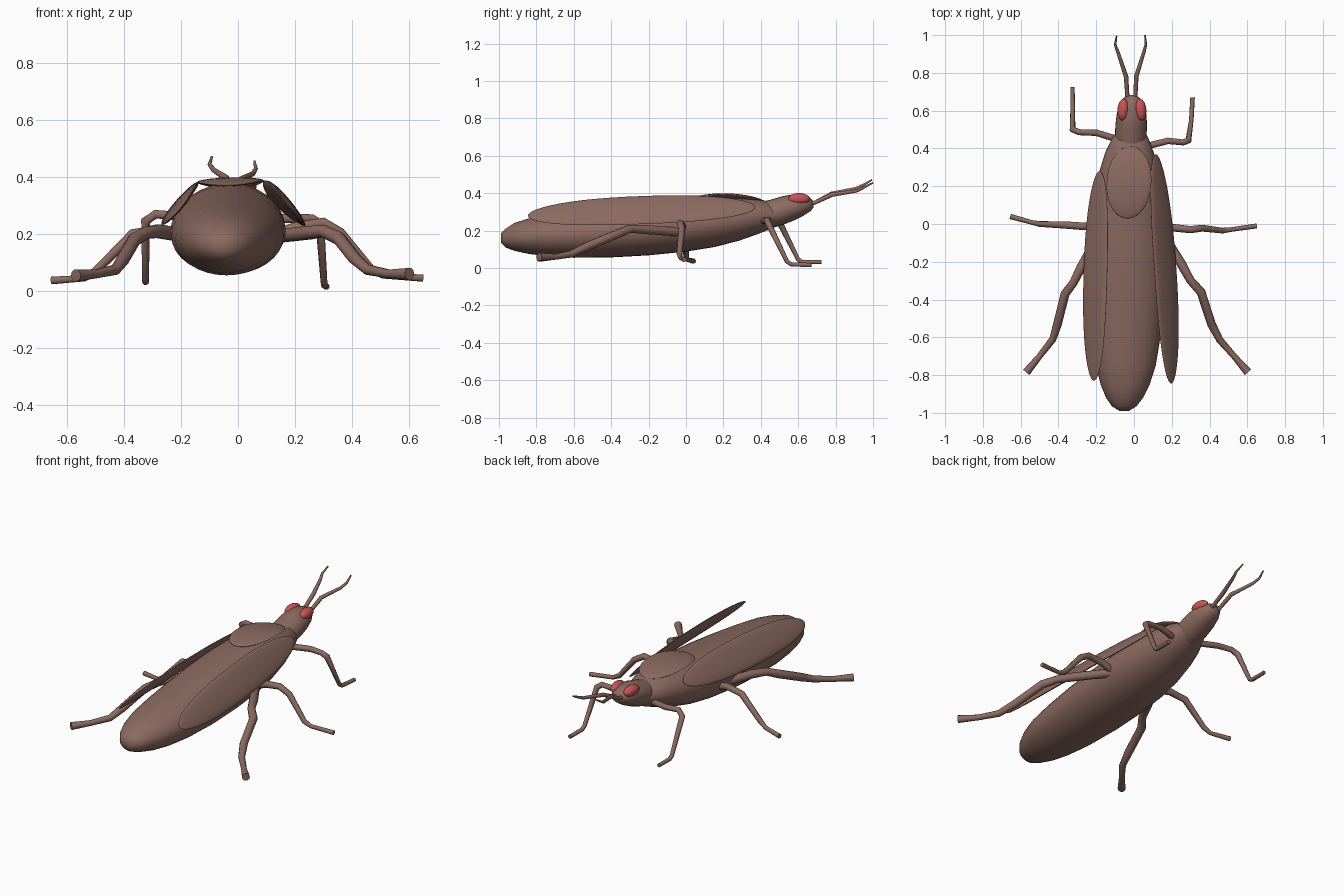
import bpy, bmesh, math
from mathutils import Vector


def material(name, rgb):
    m = bpy.data.materials.new(name)
    m.diffuse_color = (*rgb, 1)
    return m


brown = material("brown_shell", (0.26, 0.145, 0.118))
red = material("red_eye", (0.58, 0.09, 0.09))


def skin(name, rings, mat, angle=50):
    """Join rings of points into a closed, smooth-shaded shell."""
    bm = bmesh.new()
    loops = [[bm.verts.new(p) for p in ring] for ring in rings]
    n = len(loops[0])
    for a, b in zip(loops, loops[1:]):
        for i in range(n):
            j = (i + 1) % n
            bm.faces.new((a[i], a[j], b[j], b[i]))
    bm.faces.new(loops[0][::-1])
    bm.faces.new(loops[-1])
    bmesh.ops.recalc_face_normals(bm, faces=bm.faces)
    me = bpy.data.meshes.new(name)
    bm.to_mesh(me)
    bm.free()
    ob = bpy.data.objects.new(name, me)
    bpy.context.collection.objects.link(ob)
    me.materials.append(mat)
    bpy.ops.object.select_all(action='DESELECT')
    ob.select_set(True)
    bpy.context.view_layer.objects.active = ob
    bpy.ops.object.shade_smooth_by_angle(angle=math.radians(angle))
    return ob


def circle(c, u, v, n):
    return [c + u * math.cos(2 * math.pi * i / n) + v * math.sin(2 * math.pi * i / n)
            for i in range(n)]


def hull(name, rows, n=32):
    """Rows: y, centre x, half width, bottom z, top z."""
    skin(name, [circle(Vector((x, y, (b + t) / 2)), Vector((w, 0, 0)),
                       Vector((0, 0, (t - b) / 2)), n) for y, x, w, b, t in rows], brown)


def tube(name, pts, n=10):
    """Jointed limb through points x, y, z, radius."""
    P = [Vector(p[:3]) for p in pts]
    rings = []
    for i, p in enumerate(P):
        d = Vector()
        if i:
            d += (p - P[i - 1]).normalized()
        if i < len(P) - 1:
            d += (P[i + 1] - p).normalized()
        d.normalize()
        ref = Vector((0, 0, 1)) if abs(d.z) < 0.85 else Vector((0, 1, 0))
        u = d.cross(ref).normalized()
        v = u.cross(d)
        rings.append(circle(p, u * pts[i][3], v * pts[i][3], n))
    # keep neighbouring rings untwisted
    for a, b in zip(range(len(rings)), range(1, len(rings))):
        axis = P[b] - P[a]
        s = min(range(n), key=lambda k: sum(
            ((rings[b][(i + k) % n] - P[b]) - (rings[a][i] - P[a])).length for i in range(n)))
        rings[b] = rings[b][s:] + rings[b][:s]
    skin(name, rings, brown)


def plate(name, front, rear, across, normal, bow=0.0, power=2.4):
    """Thin leaf-shaped shell between two tips, bowed along its normal."""
    front, rear, u, nrm = map(Vector, (front, rear, across, normal))
    rings = []
    for k in range(25):
        t = -0.998 * math.cos(math.pi * k / 24)
        w = (1 - abs(t) ** power) ** 0.5
        c = front.lerp(rear, (t + 1) / 2) + nrm.normalized() * bow * (1 - t * t)
        rings.append(circle(c, u * w, nrm * w, 20))
    skin(name, rings, brown, 70)


# Abdomen and thorax
hull("body", [
    (-0.99, -0.052, 0.025, 0.135, 0.185), (-0.965, -0.052, 0.065, 0.11, 0.21),
    (-0.92, -0.05, 0.098, 0.093, 0.24), (-0.85, -0.047, 0.13, 0.077, 0.263),
    (-0.75, -0.043, 0.158, 0.064, 0.285), (-0.6, -0.04, 0.18, 0.055, 0.305),
    (-0.4, -0.037, 0.197, 0.057, 0.328), (-0.2, -0.035, 0.203, 0.068, 0.35),
    (0.0, -0.033, 0.198, 0.088, 0.368), (0.15, -0.03, 0.182, 0.112, 0.378),
    (0.28, -0.026, 0.157, 0.145, 0.38), (0.38, -0.024, 0.128, 0.18, 0.372),
    (0.45, -0.02, 0.098, 0.208, 0.352), (0.5, -0.018, 0.07, 0.235, 0.33)])

# Head
hull("head", [
    (0.38, -0.02, 0.07, 0.205, 0.35), (0.44, -0.018, 0.083, 0.208, 0.362),
    (0.52, -0.015, 0.084, 0.232, 0.385), (0.58, -0.013, 0.079, 0.256, 0.395),
    (0.63, -0.012, 0.066, 0.281, 0.39), (0.665, -0.012, 0.046, 0.304, 0.375),
    (0.682, -0.012, 0.022, 0.322, 0.355)], 24)

# Neck shield and wing cases
plate("neck_shield", (-0.018, 0.41, 0.362), (-0.035, 0.03, 0.372),
      (0.118, 0, 0.003), (0, 0, 0.014), 0.018, 2.2)
plate("right_wing_case", (0.115, 0.37, 0.325), (0.197, -0.845, 0.28),
      (0.058, 0, -0.075), (0.012, 0, 0.009), 0.012)
plate("left_wing_case", (-0.182, 0.28, 0.325), (-0.212, -0.83, 0.28),
      (-0.062, 0, -0.07), (-0.012, 0, 0.010), 0.010)

# Eyes
for name, x in (("left_eye", -0.058), ("right_eye", 0.035)):
    bpy.ops.mesh.primitive_uv_sphere_add(segments=24, ring_count=14,
                                         location=(x, 0.605, 0.37))
    eye = bpy.context.object
    eye.name = name
    eye.scale = (0.03, 0.058, 0.031)
    eye.rotation_euler = (0, 0, 0.08 if x > 0 else -0.08)
    eye.data.materials.append(red)
    bpy.ops.object.shade_smooth()

# Antennae
tube("left_antenna", [(-0.033, 0.64, 0.34, 0.014), (-0.036, 0.69, 0.35, 0.011),
                      (-0.042, 0.78, 0.397, 0.012), (-0.085, 0.91, 0.425, 0.009),
                      (-0.1, 0.95, 0.445, 0.007), (-0.092, 0.995, 0.472, 0.004)])
tube("right_antenna", [(0.005, 0.64, 0.34, 0.014), (0.008, 0.69, 0.35, 0.011),
                       (0.012, 0.78, 0.392, 0.012), (0.052, 0.91, 0.412, 0.009),
                       (0.063, 0.95, 0.43, 0.007), (0.058, 1.0, 0.456, 0.004)])

# Front legs
tube("left_front_leg", [(-0.06, 0.44, 0.25, 0.018), (-0.2, 0.483, 0.262, 0.017),
                        (-0.29, 0.486, 0.27, 0.016), (-0.325, 0.5, 0.245, 0.017),
                        (-0.325, 0.6, 0.045, 0.012), (-0.325, 0.622, 0.032, 0.012),
                        (-0.325, 0.725, 0.033, 0.011)])
tube("right_front_leg", [(0.04, 0.405, 0.25, 0.018), (0.18, 0.44, 0.255, 0.017),
                         (0.26, 0.432, 0.255, 0.016), (0.288, 0.442, 0.235, 0.017),
                         (0.302, 0.54, 0.035, 0.012), (0.304, 0.562, 0.02, 0.012),
                         (0.31, 0.67, 0.016, 0.012)])

# Middle legs
tube("left_middle_leg", [(-0.15, -0.02, 0.19, 0.02), (-0.27, -0.012, 0.215, 0.02),
                         (-0.37, -0.005, 0.2, 0.019), (-0.5, 0.0, 0.07, 0.015),
                         (-0.54, 0.008, 0.045, 0.012), (-0.655, 0.04, 0.037, 0.014)])
tube("right_middle_leg", [(0.1, -0.025, 0.19, 0.02), (0.21, -0.02, 0.225, 0.02),
                          (0.3, -0.03, 0.24, 0.019), (0.36, -0.022, 0.205, 0.018),
                          (0.47, -0.035, 0.075, 0.015), (0.51, -0.03, 0.055, 0.012),
                          (0.65, -0.01, 0.045, 0.013)])

# Hind legs
tube("left_hind_leg", [(-0.17, -0.03, 0.19, 0.024), (-0.28, -0.23, 0.21, 0.025),
                       (-0.32, -0.31, 0.205, 0.022), (-0.365, -0.37, 0.18, 0.024),
                       (-0.405, -0.53, 0.11, 0.023), (-0.43, -0.61, 0.075, 0.019),
                       (-0.5, -0.7, 0.06, 0.016), (-0.57, -0.785, 0.055, 0.022)])
tube("right_hind_leg", [(0.12, -0.0, 0.19, 0.024), (0.25, -0.21, 0.205, 0.025),
                        (0.3, -0.3, 0.21, 0.022), (0.355, -0.36, 0.185, 0.024),
                        (0.41, -0.53, 0.115, 0.023), (0.455, -0.615, 0.075, 0.019),
                        (0.53, -0.7, 0.06, 0.016), (0.603, -0.785, 0.06, 0.022)])
